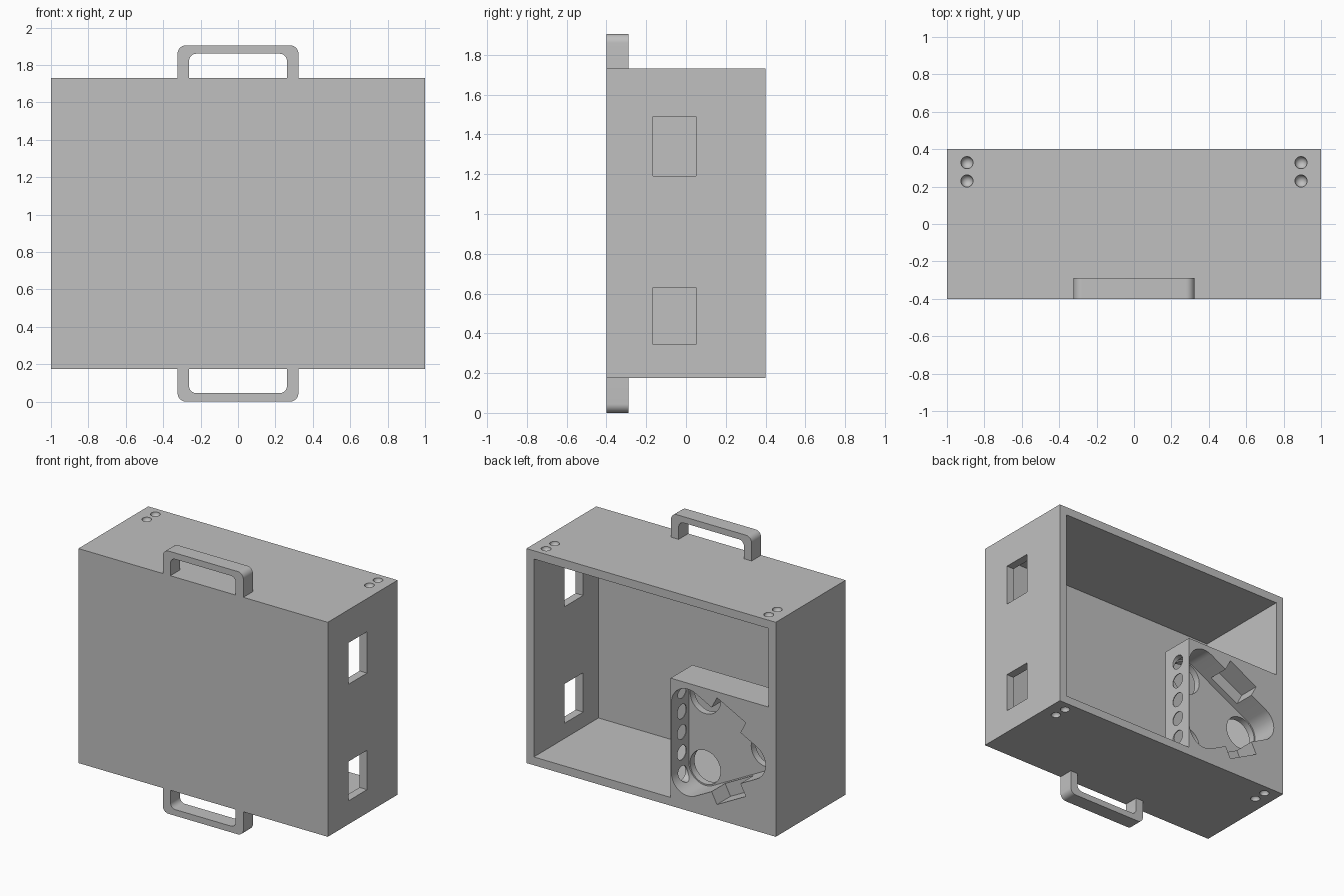
import bpy
import bmesh
from math import radians, cos, sin, atan2, degrees
from mathutils import Matrix, Vector

cube = bpy.data.objects.get("Cube")
if cube:
    bpy.data.objects.remove(cube, do_unlink=True)

TOP, BASE, HEIGHT = 1.73, 0.175, 1.905
WALL = 0.06
BACK = 0.4

grey = bpy.data.materials.new("plain_grey")
grey.use_nodes = True
grey.diffuse_color = (0.53, 0.53, 0.53, 1)
grey.node_tree.nodes["Principled BSDF"].inputs["Base Color"].default_value = grey.diffuse_color


def finish(name, bm):
    bmesh.ops.recalc_face_normals(bm, faces=bm.faces)
    mesh = bpy.data.meshes.new(name)
    bm.to_mesh(mesh)
    bm.free()
    mesh.materials.append(grey)
    obj = bpy.data.objects.new(name, mesh)
    bpy.context.collection.objects.link(obj)
    return obj


def box(name, lo, hi):
    lo, hi = Vector(lo), Vector(hi)
    bm = bmesh.new()
    bmesh.ops.create_cube(bm, size=1, matrix=Matrix.Translation((lo + hi) / 2)
                          @ Matrix.Diagonal((*(hi - lo), 1)))
    return finish(name, bm)


def prism(name, outline, y0, y1):
    """Extrude an (x, z) outline along y."""
    bm = bmesh.new()
    face = bm.faces.new([bm.verts.new((x, y0, z)) for x, z in outline])
    new = bmesh.ops.extrude_face_region(bm, geom=[face])["geom"]
    bmesh.ops.translate(bm, vec=(0, y1 - y0, 0),
                        verts=[v for v in new if isinstance(v, bmesh.types.BMVert)])
    return finish(name, bm)


def arc(centre, r, a0, a1, n=10):
    angles = [radians(a0 + (a1 - a0) * i / n) for i in range(n + 1)]
    return [(centre[0] + r * cos(a), centre[1] + r * sin(a)) for a in angles]


def circle(centre, r, n=40):
    return arc(centre, r, 0, 360, n)[:-1]


def cut(target, cutter):
    """Subtract a cutter from the target, then discard it."""
    mod = target.modifiers.new("cut", "BOOLEAN")
    mod.operation, mod.solver, mod.object = "DIFFERENCE", "EXACT", cutter
    cutter.hide_render = True
    graph = bpy.context.evaluated_depsgraph_get()
    mesh = bpy.data.meshes.new_from_object(target.evaluated_get(graph))
    target.modifiers.clear()
    target.data = mesh
    bpy.data.objects.remove(cutter, do_unlink=True)


# Open-backed case
case = box("case", (-1, -BACK, BASE), (1, BACK, TOP))
cut(case, box("cavity", (-1 + WALL, -BACK + WALL, BASE + WALL),
              (1 - WALL, BACK + 0.2, TOP - WALL)))

# Two windows in the +x wall
for z0, z1 in ((0.345, 0.63), (1.19, 1.49)):
    cut(case, box("window", (0.9, -0.165, z0), (1.1, 0.05, z1)))

# Round dimples in the top and bottom corners
for x in (-0.893, 0.893):
    for y in (0.23, 0.328):
        for z in (BASE, TOP):
            bm = bmesh.new()
            bmesh.ops.create_uvsphere(bm, u_segments=24, v_segments=13, radius=0.033,
                                      matrix=Matrix.Translation((x, y, z)))
            cut(case, finish("dimple", bm))

# Corner mounting block
SIDE, BLOCK_TOP = -0.157, 1.10
block = box("mounting_block", (-1 + WALL, 0.15, BASE + WALL), (SIDE, BACK, BLOCK_TOP))

# Rounded triangular pocket
corners = [Vector(p) for p in ((-0.295, 0.415), (-0.295, 0.925), (-0.785, 0.67))]
R = 0.132
slope = degrees(atan2(0.49, -0.255))
turns = [slope - 360 + (360 - 2 * slope), 0, slope]
turns[0] = -slope
ends = [0, slope, 360 - slope]
outline = []
for c, a0, a1 in zip(corners, turns, ends):
    outline += arc(c, R, a0, a1, 16)
cut(block, prism("pocket", outline, 0.2, 0.5))

# Rectangular notches on the two sloping pocket sides
for end in (corners[0], corners[1]):
    mid = (end + corners[2]) / 2
    along = (corners[2] - end).normalized()
    out = Vector((-along.y, along.x))
    if out.x > 0:
        out = -out
    quad = [mid + along * s * 0.13 + out * d
            for s, d in ((-1, 0.04), (1, 0.04), (1, 0.225), (-1, 0.225))]
    cut(block, prism("notch", quad, 0.245, 0.5))

# Round openings through the pocket floor
for c in corners:
    cut(block, prism("opening", circle(c, 0.122), 0.1, 0.3))

# Row of five holes through the thin side wall
for i in range(5):
    bm = bmesh.new()
    spot = Matrix.Translation((SIDE - 0.03, 0.28, 0.367 + 0.149 * i))
    bmesh.ops.create_cone(bm, cap_ends=True, segments=32, radius1=0.052, radius2=0.052,
                          depth=0.2, matrix=spot @ Matrix.Rotation(radians(90), 4, "Y"))
    cut(block, finish("side_hole", bm))

# Handles above and below
outer_z, inner_z = HEIGHT - 0.045, 1.82
profile = ([(-0.323, TOP)] + arc((-0.278, outer_z), 0.045, 180, 90)
           + arc((0.278, outer_z), 0.045, 90, 0) + [(0.323, TOP), (0.262, TOP)]
           + arc((0.222, inner_z), 0.04, 0, 90) + arc((-0.222, inner_z), 0.04, 90, 180)
           + [(-0.262, TOP)])
top_handle = prism("top_handle", profile, -BACK, -0.29)
bottom_handle = prism("bottom_handle", [(x, HEIGHT - z) for x, z in profile], -BACK, -0.29)

# Smooth the curved faces, keep edges sharp
for obj in bpy.context.view_layer.objects:
    obj.select_set(obj in (case, block, top_handle, bottom_handle))
bpy.context.view_layer.objects.active = case
bpy.ops.object.shade_smooth_by_angle(angle=radians(30))
